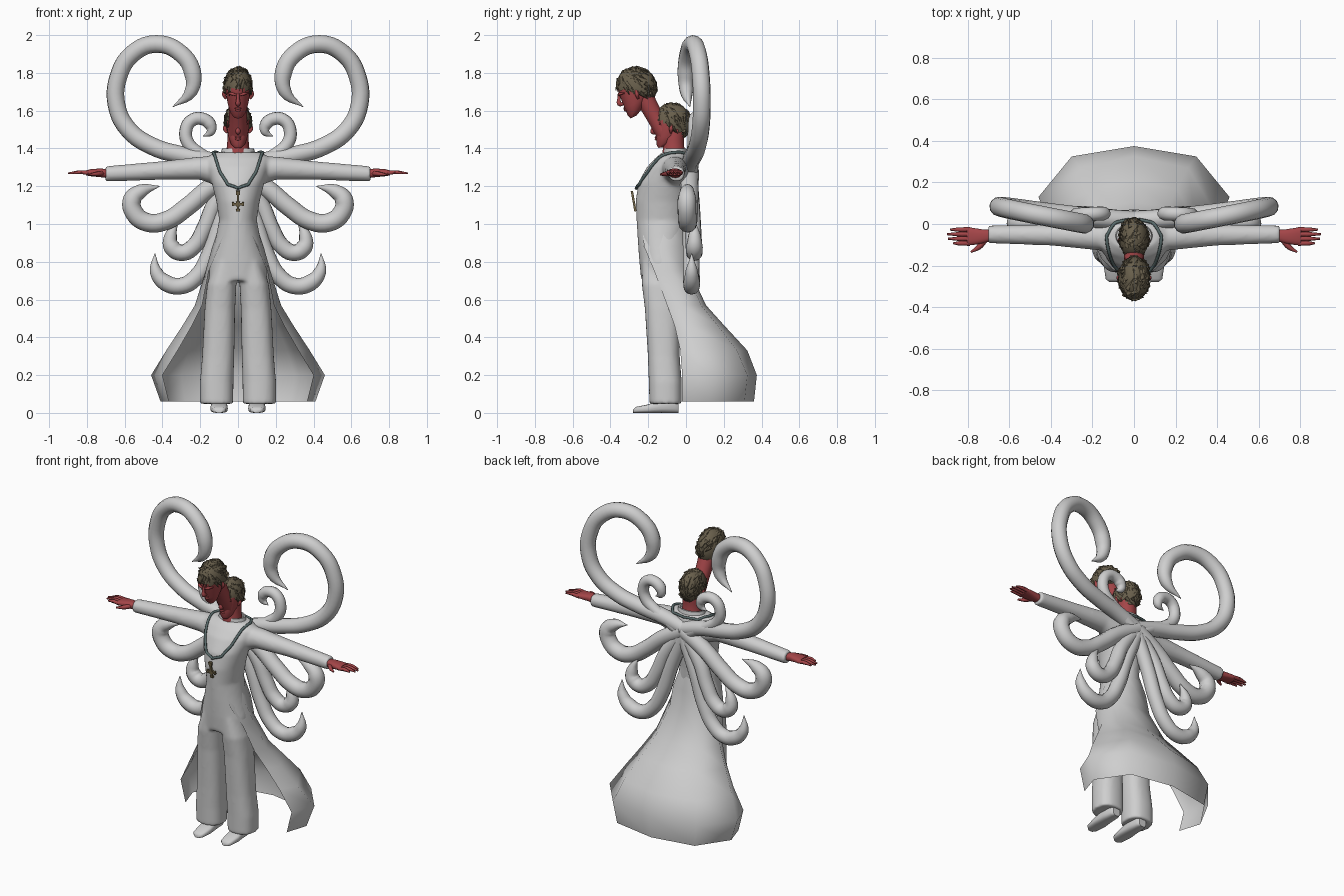
import bpy
import bmesh
import math
import random
from mathutils import Matrix, Vector
from mathutils.bvhtree import BVHTree

random.seed(4)
if "Cube" in bpy.data.objects:
    bpy.data.objects.remove(bpy.data.objects["Cube"], do_unlink=True)


def material(name, r, g, b):
    mat = bpy.data.materials.new(name)
    mat.use_nodes = True
    mat.diffuse_color = (r, g, b, 1)
    shader = next(n for n in mat.node_tree.nodes if n.type == "BSDF_PRINCIPLED")
    shader.inputs["Base Color"].default_value = (r, g, b, 1)
    return mat


CLOTH = material("white cloth", .62, .62, .62)
SKIN = material("red skin", .37, .06, .065)
HAIR = material("olive brown hair", .14, .115, .072)
CHAIN = material("teal grey chain", .1, .145, .145)
BRASS = material("dull brass", .18, .14, .07)


def activate(obj):
    bpy.ops.object.select_all(action="DESELECT")
    obj.select_set(True)
    bpy.context.view_layer.objects.active = obj


def add_object(name, data, mat):
    data.materials.append(mat)
    obj = bpy.data.objects.new(name, data)
    bpy.context.collection.objects.link(obj)
    return obj


def finish(name, bm, mat, angle=50):
    bmesh.ops.recalc_face_normals(bm, faces=bm.faces[:])
    mesh = bpy.data.meshes.new(name)
    bm.to_mesh(mesh)
    bm.free()
    obj = add_object(name, mesh, mat)
    activate(obj)
    bpy.ops.object.shade_smooth_by_angle(angle=math.radians(angle))
    return obj


def skin_rows(bm, rows, closed):
    # Bridge consecutive rows of vertices with quads
    for low, high in zip(rows, rows[1:]):
        count = len(low)
        for i in range(count if closed else count - 1):
            j = (i + 1) % count
            bm.faces.new((low[i], low[j], high[j], high[i]))


def loft(name, rings, mat, axis="z", power=2, sides=24, side=1, matrix=Matrix(), caps=True):
    # Each ring: position on axis, centre u, radius u, lowest v, highest v
    place = {"z": lambda t, u, v: (u, v, t),
             "x": lambda t, u, v: (t, u, v),
             "y": lambda t, u, v: (u, t, v)}[axis]
    bm = bmesh.new()
    rows = []
    for t, cu, ru, v0, v1 in rings:
        row = []
        for i in range(sides):
            a = math.tau * i / sides
            c, s = (math.copysign(abs(f) ** (2 / power), f) for f in (math.cos(a), math.sin(a)))
            p = Vector(place(t, cu + ru * c, (v0 + v1) / 2 + (v1 - v0) / 2 * s))
            p.x *= side
            row.append(bm.verts.new(matrix @ p))
        rows.append(row)
    skin_rows(bm, rows, True)
    if caps:
        bm.faces.new(rows[0])
        bm.faces.new(rows[-1])
    return finish(name, bm, mat)


def tube(name, points, radii, mat, side=1, matrix=Matrix(), detail=3):
    # Smooth round tube through the points with a radius at each one
    curve = bpy.data.curves.new(name, "CURVE")
    curve.dimensions = "3D"
    curve.bevel_depth = 1
    curve.bevel_resolution = detail
    curve.resolution_u = 5
    curve.use_fill_caps = True
    spline = curve.splines.new("BEZIER")
    spline.bezier_points.add(len(points) - 1)
    for knot, (x, y, z), radius in zip(spline.bezier_points, points, radii):
        knot.co = matrix @ Vector((x * side, y, z))
        knot.radius = radius
        knot.handle_left_type = knot.handle_right_type = "AUTO"
    obj = add_object(name, curve, mat)
    activate(obj)
    bpy.ops.object.convert(target="MESH")
    bpy.ops.object.shade_smooth_by_angle(angle=math.radians(60))
    return obj


def tendril(name, radius, root, depth, slope, path):
    # Curling arm in a tilted upright plane, its root shifted in depth
    last = len(path) - 1
    points = [(x, depth + slope * x + root * (1 - i / last) ** 4, z) for i, (x, z) in enumerate(path)]
    radii = [radius * {last: .04, last - 1: .75}.get(i, 1) for i in range(last + 1)]
    for label, side in (("left", 1), ("right", -1)):
        tube(f"{label}_{name}", points, radii, CLOTH, side, detail=4)


def head(name, centre, tilt, scale):
    m = Matrix.Translation(centre) @ Matrix.Rotation(math.radians(tilt), 4, "X") @ Matrix.Scale(scale, 4)
    loft(name + "_face", [(-.118, 0, .022, -.085, -.05), (-.1, 0, .04, -.092, -.01),
                          (-.06, 0, .054, -.09, .045), (-.02, 0, .061, -.086, .07),
                          (.02, 0, .065, -.082, .08), (.06, 0, .063, -.076, .08),
                          (.09, 0, .046, -.05, .06), (.105, 0, .02, -.02, .03)], SKIN, matrix=m)
    tube(name + "_nose", [(0, -.08, .025), (0, -.094, 0), (0, -.102, -.024), (0, -.086, -.035)],
         [.007, .009, .014, .008], SKIN, matrix=m)
    for part, z, r in (("upper_lip", -.057, .006), ("lower_lip", -.068, .007)):
        tube(f"{name}_{part}", [(-.022, -.08, z), (0, -.091, z), (.022, -.08, z)],
             [.002, r, .002], SKIN, matrix=m)
    for label, side in (("left", 1), ("right", -1)):
        tube(f"{name}_{label}_brow", [(.008, -.084, .016), (.03, -.079, .021), (.052, -.056, .014)],
             [.005, .008, .004], SKIN, side, m)
        tube(f"{name}_{label}_ear", [(.062, -.004, -.045), (.073, 0, -.022), (.072, .006, .0)],
             [.006, .011, .006], SKIN, side, m)

    # Hair cap cut along a sloping hairline, covered in pointed locks
    def above_hairline(p, margin=0):
        return p.z > -.036 - .82 * p.y + margin
    size, middle = Vector((.075, .105, .108)), Vector((0, .014, .011))
    bm = bmesh.new()
    bmesh.ops.create_uvsphere(bm, u_segments=24, v_segments=16, radius=1)
    for v in bm.verts:
        v.co = v.co * size + middle
    bmesh.ops.delete(bm, geom=[v for v in bm.verts if not above_hairline(v.co)], context="VERTS")
    for _ in range(110):
        n = Vector((random.gauss(0, 1), random.gauss(0, 1), random.gauss(0, 1))).normalized()
        spot = n * size + middle
        if not above_hairline(spot, .008):
            continue
        flow = Vector((random.uniform(-.5, .5), .35 if n.y > -.5 else -.2, -.8))
        flow = (flow - n * flow.dot(n)).normalized() + n * .15
        turn = flow.to_track_quat("Z", "Y").to_matrix().to_4x4()
        bmesh.ops.create_cone(bm, cap_ends=True, segments=5, radius1=.013, radius2=.001,
                              depth=random.uniform(.045, .07),
                              matrix=Matrix.Translation(spot - n * .005) @ turn)
    bm.transform(m)
    finish(name + "_hair", bm, HAIR, 80)


# Torso, trouser legs and sleeves, welded into one smooth garment
body = loft("garment", [(.7, 0, .155, -.237, -.04), (.8, 0, .148, -.247, -.015),
                        (.92, 0, .12, -.256, -.005), (1.02, 0, .1, -.262, 0),
                        (1.12, 0, .115, -.267, .01), (1.22, 0, .14, -.252, .02),
                        (1.3, 0, .165, -.208, .03), (1.35, 0, .174, -.162, .025),
                        (1.38, 0, .12, -.125, .01)], CLOTH, sides=32)
pieces = [body]
for label, side in (("left", 1), ("right", -1)):
    pieces.append(loft(label + "_leg", [(.048, .113, .088, -.194, -.022), (.16, .113, .089, -.197, -.022),
                                        (.3, .105, .085, -.202, -.033), (.55, .096, .081, -.218, -.034),
                                        (.68, .086, .078, -.234, -.028), (.8, .064, .06, -.232, -.04)],
                       CLOTH, power=2.4, side=side))
    pieces.append(loft(label + "_sleeve", [(.08, -.06, .075, 1.19, 1.362), (.2, -.06, .064, 1.234, 1.357),
                                           (.4, -.053, .051, 1.234, 1.333), (.702, -.05, .043, 1.224, 1.306)],
                       CLOTH, axis="x", side=side))
activate(body)
for piece in pieces:
    piece.select_set(True)
bpy.ops.object.join()
weld = body.modifiers.new("weld", "REMESH")
weld.mode = "VOXEL"
weld.voxel_size = .01
weld.use_smooth_shade = True
relax = body.modifiers.new("relax", "SMOOTH")
relax.factor = .5
relax.iterations = 8
for modifier in (weld, relax):
    bpy.ops.object.modifier_apply(modifier=modifier.name)
loft("collar", [(1.355, 0, .095, -.125, .012), (1.4, 0, .085, -.118, .002),
                (1.4, 0, .077, -.11, -.006), (1.365, 0, .077, -.11, -.006)], CLOTH, caps=False)

# Open coat skirt: each half row runs from front edge to side, back corner and back middle
skirt = bmesh.new()
skirt_rows = []
for z, half in ((1.0, [(.05, -.232), (.095, -.12), (.06, -.025), (0, -.008)]),
                (.88, [(.1, -.222), (.136, -.12), (.1, -.01), (0, .01)]),
                (.75, [(.155, -.168), (.172, -.08), (.115, .005), (0, .022)]),
                (.57, [(.19, -.1), (.228, -.025), (.165, .08), (0, .106)]),
                (.46, [(.245, -.06), (.295, .015), (.205, .17), (0, .205)]),
                (.33, [(.32, -.03), (.38, .07), (.26, .27), (0, .325)]),
                (.2, [(.4, -.02), (.46, .13), (.3, .325), (0, .375)]),
                (.06, [(.365, -.02), (.41, .12), (.28, .31), (0, .36)])):
    full = half + [(-x, y) for x, y in reversed(half[:-1])]
    skirt_rows.append([skirt.verts.new((x, y, z)) for x, y in full])
skin_rows(skirt, skirt_rows, False)
finish("coat_skirt", skirt, CLOTH, 60)

# Shoes and hands, mirrored
for label, side in (("left", 1), ("right", -1)):
    loft(label + "_shoe", [(-.28, .1, .018, 0, .018), (-.265, .1, .036, 0, .032),
                           (-.2, .1, .046, 0, .045), (-.12, .1, .042, 0, .075),
                           (-.06, .1, .038, 0, .075), (-.04, .1, .025, 0, .06)],
         CLOTH, axis="y", power=3, side=side)
    loft(label + "_palm", [(.69, -.055, .027, 1.243, 1.29), (.73, -.06, .034, 1.248, 1.294),
                           (.78, -.06, .042, 1.253, 1.29), (.805, -.06, .042, 1.257, 1.284)],
         SKIN, axis="x", power=2.5, side=side)
    for i, reach in enumerate((.87, .895, .9, .885)):
        y = -.093 + .022 * i
        tube(f"{label}_finger_{i + 1}", [(.79, y, 1.27), (.84, y, 1.274), (reach, y, 1.268)],
             [.012, .011, .005], SKIN, side, detail=1)
    tube(label + "_thumb", [(.715, -.07, 1.268), (.745, -.11, 1.265), (.785, -.135, 1.262)],
         [.016, .013, .005], SKIN, side, detail=1)

# Curling tendrils from the upper back
tendril("great_tendril", .047, .06, -.045, .19,
        [(0, 1.29), (.15, 1.335), (.3, 1.365), (.45, 1.41), (.58, 1.5), (.643, 1.63), (.633, 1.78),
         (.56, 1.9), (.43, 1.953), (.3, 1.9), (.24, 1.8), (.25, 1.7), (.345, 1.62)])
tendril("small_upper_tendril", .034, -.03, .055, -.03,
        [(0, 1.25), (.1, 1.315), (.2, 1.37), (.265, 1.43), (.275, 1.5), (.245, 1.548),
         (.195, 1.558), (.15, 1.53), (.145, 1.49), (.185, 1.465)])
tendril("side_tendril", .049, -.01, .03, -.045,
        [(0, 1.28), (.15, 1.19), (.27, 1.09), (.38, 1.018), (.48, 1.008),
         (.55, 1.06), (.56, 1.13), (.51, 1.175), (.415, 1.2)])
tendril("lower_tendril", .044, -.03, .045, 0,
        [(0, 1.27), (.12, 1.11), (.18, .97), (.235, .88), (.3, .848),
         (.352, .88), (.355, .94), (.315, 1.02)])
tendril("lowest_tendril", .044, -.01, .03, 0,
        [(0, 1.25), (.09, 1.02), (.15, .84), (.22, .72), (.3, .672),
         (.385, .69), (.435, .75), (.44, .845)])

# Necks and the two heads
tube("rear_neck", [(0, -.065, 1.36), (0, -.065, 1.43), (0, -.06, 1.5)], [.064, .057, .055], SKIN)
tube("front_neck", [(0, -.1, 1.46), (0, -.16, 1.56), (0, -.22, 1.67)], [.05, .047, .052], SKIN)
head("rear_head", (0, -.082, 1.525), 8, .95)
head("front_head", (0, -.27, 1.706), 27, 1.02)

# Chain laid on the chest and around the collar
shell = bmesh.new()
shell.from_mesh(body.data)
surface = BVHTree.FromBMesh(shell)
corners = [Vector(p) for p in ((0, .02, 1.365), (.09, .012, 1.372), (.13, -.06, 1.375), (.12, -.13, 1.355),
                               (.09, -.2, 1.27), (.05, -.24, 1.208), (0, -.26, 1.19))]
strand = []
for a, b in zip(corners, corners[1:]):
    for i in range(4):
        spot, normal, _, _ = surface.find_nearest(a.lerp(b, i / 4))
        strand.append(spot + normal * .006)
strand.append(Vector((0, -.264, 1.188)))
shell.free()
for label, side in (("left", 1), ("right", -1)):
    tube(label + "_necklace_chain", strand, [.008] * len(strand), CHAIN, side, detail=2)

# Pendant cross with a low crossbar, leaning outward at the bottom
pendant = bmesh.new()
for x, z, wide, tall in ((0, 0, .012, .105), (0, -.015, .055, .012), (0, .045, .022, .022),
                         (0, -.015, .022, .026), (.026, -.015, .01, .02), (-.026, -.015, .01, .02),
                         (0, -.048, .02, .012)):
    bmesh.ops.create_cube(pendant, size=1, matrix=Matrix.Translation((x, 0, z))
                          @ Matrix.Diagonal((wide, .012, tall, 1)))
pendant.transform(Matrix.Translation((0, -.277, 1.12)) @ Matrix.Rotation(math.radians(10), 4, "X"))
finish("pendant_cross", pendant, BRASS, 30)
